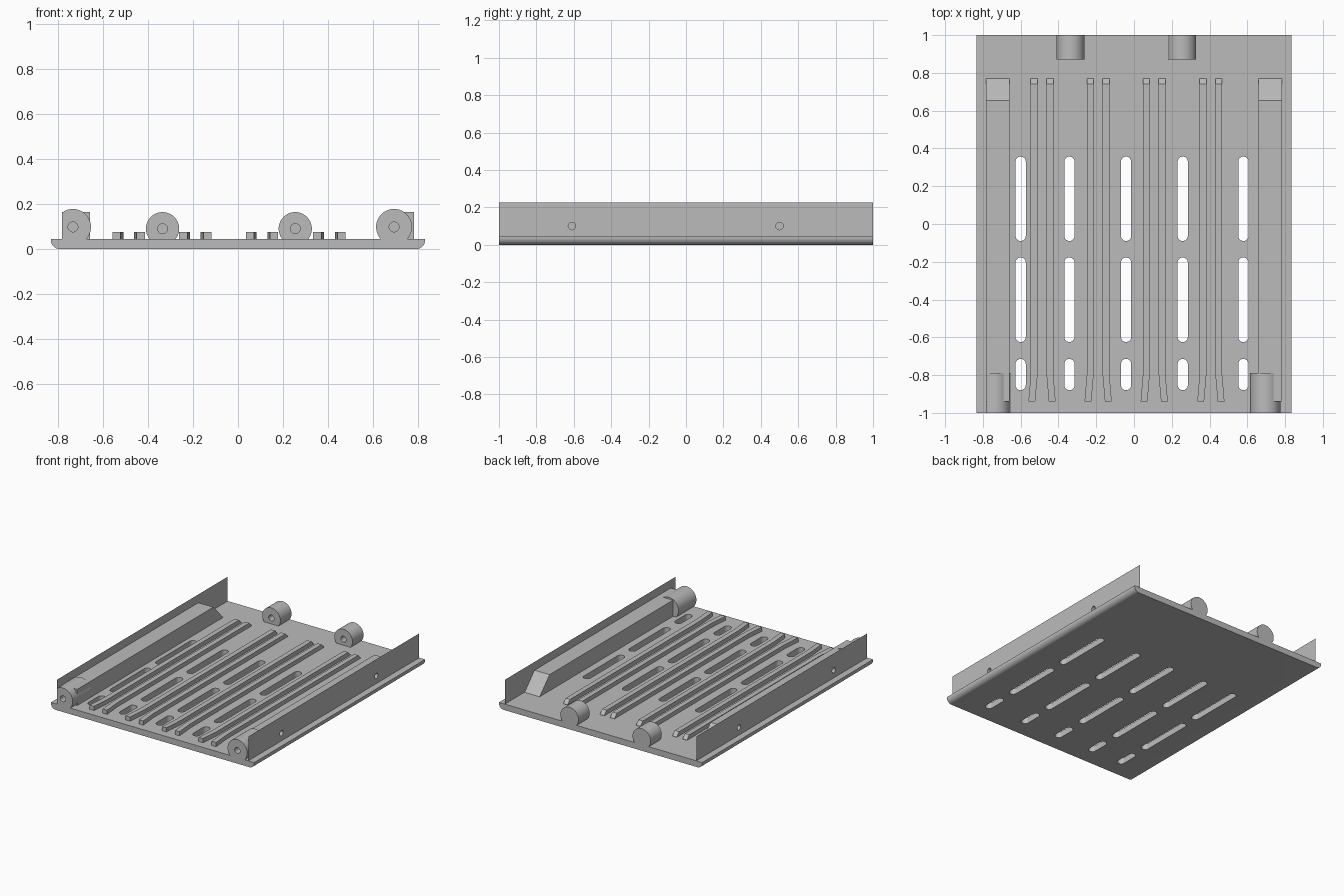
import bpy, bmesh, math
from mathutils import Vector

if "Cube" in bpy.data.objects:
    bpy.data.objects.remove(bpy.data.objects["Cube"])

grey = bpy.data.materials.new("plain_grey")
grey.use_nodes = True
COLOUR = (0.5, 0.5, 0.5, 1)
grey.diffuse_color = COLOUR
grey.node_tree.nodes["Principled BSDF"].inputs["Base Color"].default_value = COLOUR

FLOOR = 0.045      # top of the plate
SINK = 0.035       # parts start slightly inside the plate
WALL_X = 0.785
HOLES = [(-0.61, 0.1), (0.5, 0.1)]


def finish(name, bm):
    bmesh.ops.recalc_face_normals(bm, faces=bm.faces)
    mesh = bpy.data.meshes.new(name)
    bm.to_mesh(mesh)
    bm.free()
    mesh.materials.append(grey)
    obj = bpy.data.objects.new(name, mesh)
    bpy.context.collection.objects.link(obj)
    return obj


def loft(name, sections):
    """Solid through equal-length loops of points, capped at both ends."""
    bm = bmesh.new()
    loops = [[bm.verts.new(p) for p in s] for s in sections]
    for a, b in zip(loops, loops[1:]):
        for i in range(len(a)):
            j = (i + 1) % len(a)
            bm.faces.new((a[i], a[j], b[j], b[i]))
    bm.faces.new(loops[0])
    bm.faces.new(loops[-1])
    return finish(name, bm)


def prism(name, outline, direction):
    d = Vector(direction)
    pts = [Vector(p) for p in outline]
    return loft(name, [pts, [p + d for p in pts]])


def circle(u, v, r, n=40):
    return [(u + r * math.cos(2 * math.pi * i / n), v + r * math.sin(2 * math.pi * i / n))
            for i in range(n)]


def cut(obj, cutters):
    for c in cutters:
        c.hide_render = True
        mod = obj.modifiers.new("cut", 'BOOLEAN')
        mod.operation, mod.solver, mod.object = 'DIFFERENCE', 'EXACT', c
        select(obj)
        bpy.ops.object.modifier_apply(modifier=mod.name)
        bpy.data.objects.remove(c)


def select(obj):
    bpy.ops.object.select_all(action='DESELECT')
    obj.select_set(True)
    bpy.context.view_layer.objects.active = obj


def smooth(obj):
    select(obj)
    bpy.ops.object.shade_smooth_by_angle(angle=math.radians(30))


# Base plate with rounded lower side edges
R = 0.038
arc = [(0.833 - R + R * math.sin(t), R - R * math.cos(t))
       for t in [math.pi / 2 * i / 8 for i in range(9)]]
half = arc + [(0.833, FLOOR)]
section = half + [(-x, z) for x, z in reversed(half)]
plate = prism("base_plate", [(x, -1, z) for x, z in section], (0, 2, 0))

# Ventilation slots with round ends
SLOT_R = 0.027
slots = []
for x in (-0.6, -0.342, -0.042, 0.258, 0.579):
    for y0, y1 in ((-0.09, 0.357), (-0.625, -0.177), (-0.88, -0.714)):
        outline = []
        for i in range(26):
            top = i < 13
            t = math.pi * (i if top else i - 1) / 12
            cy = y1 - SLOT_R if top else y0 + SLOT_R
            outline.append((x + SLOT_R * math.cos(t), cy + SLOT_R * math.sin(t), -0.1))
        slots.append(prism("slot_cutter", outline, (0, 0, 0.3)))
cut(plate, slots)
smooth(plate)

# Side walls (thin sheets with two holes) and the rails behind them
for side, label in ((1, "left"), (-1, "right")):
    bm = bmesh.new()
    rect = [(-1, SINK), (1, SINK), (1, 0.225), (-1, 0.225)]
    for ring in [rect] + [circle(y, z, 0.02, 24) for y, z in HOLES]:
        vs = [bm.verts.new((side * WALL_X, y, z)) for y, z in ring]
        for a, b in zip(vs, vs[1:] + vs[:1]):
            bm.edges.new((a, b))
    bmesh.ops.triangle_fill(bm, use_beauty=True, edges=bm.edges[:], normal=(side, 0, 0))
    finish(label + "_side_wall", bm)

    profile = [(-0.94, SINK), (0.77, SINK), (0.77, FLOOR), (0.655, 0.165), (-0.94, 0.165)]
    rail = prism(label + "_rail", [(side * 0.66, y, z) for y, z in profile],
                 (side * 0.123, 0, 0))
    cut(rail, [prism("hole_cutter", [(side * 0.72, y, z) for y, z in circle(y0, z0, 0.02, 24)],
                     (side * 0.1, 0, 0)) for y0, z0 in HOLES])


# Round bosses with blind bores, trimmed flush with the walls
def boss(name, x, z, r, y0, y1):
    trimmed = [(max(-0.784, min(0.784, px)), y0, max(pz, 0.01))
               for px, pz in circle(x, z, r, 64)]
    obj = prism(name, trimmed, (0, y1 - y0, 0))
    bore = [(px, y0 - 0.05, pz) for px, pz in circle(x, z, 0.022, 32)]
    cut(obj, [prism("bore_cutter", bore, (0, 0.14, 0))])
    smooth(obj)


boss("front_right_boss", -0.735, 0.098, 0.08, -1, -0.79)
boss("front_left_boss", 0.695, 0.098, 0.08, -1, -0.79)
boss("back_right_boss", -0.336, 0.09, 0.074, 0.87, 1)
boss("back_left_boss", 0.255, 0.09, 0.074, 0.87, 1)

# Paired guide ribs: flared at the front, sloped down at the back
for n, centre in enumerate((-0.487, -0.19, 0.107, 0.407), 1):
    for side, label in ((-1, "right"), (1, "left")):
        sections = []
        for y, flare, top in ((-0.94, 0.012, 0.076), (-0.8, 0, 0.076),
                              (0.742, 0, 0.076), (0.77, 0, 0.047)):
            x = centre + side * (0.042 + flare)
            a, b = x - 0.018, x + 0.018
            sections.append([(a, y, SINK), (b, y, SINK), (b, y, top), (a, y, top)])
        loft(f"guide_rib_{n}_{label}", sections)
